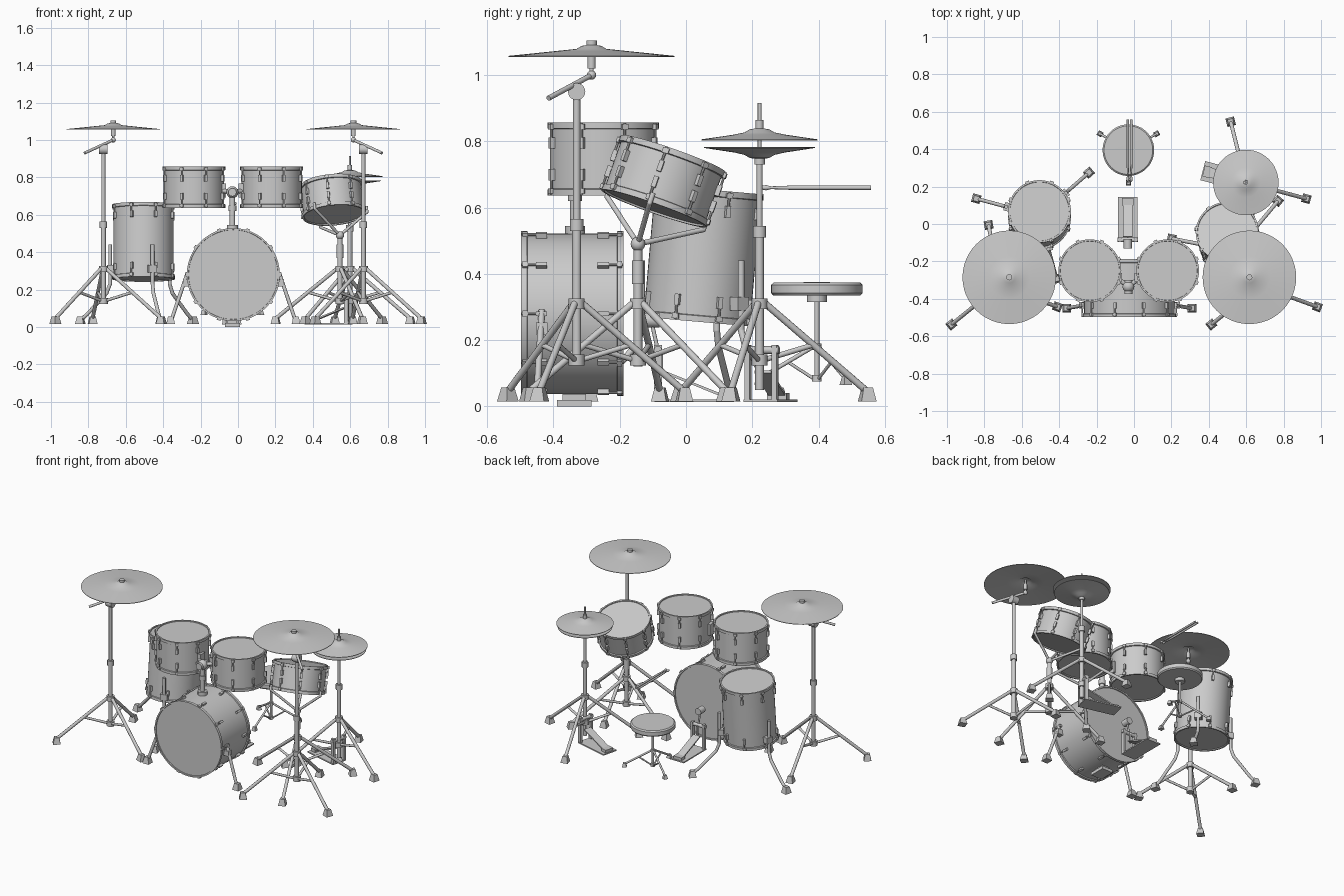
import bpy, bmesh
from math import radians, sin, cos, pi
from mathutils import Vector as V, Matrix as M

if "Cube" in bpy.data.objects:
    bpy.data.objects.remove(bpy.data.objects["Cube"])

T = M.Translation


def rot(deg, axis):
    return M.Rotation(radians(deg), 4, axis)


def finish(name, bm):
    bmesh.ops.recalc_face_normals(bm, faces=bm.faces)
    for f in bm.faces:
        f.smooth = True
    for e in bm.edges:
        e.smooth = e.calc_face_angle(0) < radians(35)
    me = bpy.data.meshes.new(name)
    bm.to_mesh(me)
    bm.free()
    bpy.context.collection.objects.link(bpy.data.objects.new(name, me))


def tube(bm, p, q, r, r2=None, n=12):
    p, q = V(p), V(q)
    d = q - p
    bmesh.ops.create_cone(bm, cap_ends=True, segments=n, radius1=r, radius2=r if r2 is None else r2,
                          depth=d.length, matrix=T((p + q) / 2) @ d.to_track_quat('Z', 'Y').to_matrix().to_4x4())


def ball(bm, p, r):
    bmesh.ops.create_uvsphere(bm, u_segments=12, v_segments=8, radius=r, matrix=T(V(p)))


def chain(bm, pts, r):
    for a, b in zip(pts, pts[1:]):
        tube(bm, a, b, r)
    for p in pts[1:-1]:
        ball(bm, p, r)


def box(bm, c, size, m=M()):
    bmesh.ops.create_cube(bm, size=1, matrix=m @ T(V(c)) @ M.Diagonal((*size, 1)))


def lathe(bm, prof, m, n=48):
    rings = [[bm.verts.new(m @ V((r * cos(2 * pi * i / n), r * sin(2 * pi * i / n), z)))
              for i in range(n)] if r > 0 else [bm.verts.new(m @ V((0, 0, z)))] * n for r, z in prof]
    for a, b in zip(rings, rings[1:]):
        for i in range(n):
            j = (i + 1) % n
            bm.faces.new(list(dict.fromkeys((a[i], a[j], b[j], b[i]))))


def drum(name, m, r, h, lugs, start=0.5):
    # shell, heads and hoops in one profile, then tension lugs
    bm = bmesh.new()
    t = h / 2
    half = [(0, t - .006), (r - .005, t - .006), (r - .004, t), (r + .005, t), (r + .005, t - .018), (r - .002, t - .02)]
    lathe(bm, half + [(a, -z) for a, z in reversed(half)], m)
    for i in range(lugs):
        k = m @ rot(360 * (i + start) / lugs, 'Z')
        for s in (1, -1):
            box(bm, (r + .004, 0, s * (t - .062)), (.016, .014, .034), k)
            box(bm, (r + .007, 0, s * (t - .013)), (.012, .02, .016), k)
            tube(bm, k @ V((r + .007, 0, s * (t - .06))), k @ V((r + .007, 0, s * (t - .002))), .004, n=8)
    finish(name, bm)


def foot(bm, x, y, z=.015, deg=0, s=1):
    bmesh.ops.create_cone(bm, cap_ends=True, segments=4, radius1=.033 * s, radius2=.02 * s, depth=.042 * s,
                          matrix=T((x, y, z + .021 * s)) @ rot(deg + 45, 'Z'))


def tripod(bm, x, y, angles, reach, top=.31, low=.14, floor=.015, s=1.0):
    # three legs, each braced back to the lower collar
    for a in angles:
        d = V((cos(radians(a)), sin(radians(a)), 0))
        p = V((x, y, top)) + d * .018 * s
        q = V((x, y, floor + .03 * s)) + d * reach
        tube(bm, p, q, .0105 * s)
        tube(bm, V((x, y, low)) + d * .012, p.lerp(q, .47), .008 * s)
        foot(bm, q.x, q.y, floor, a, s)
    for z in (top, low):
        tube(bm, (x, y, z - .016 * s), (x, y, z + .016 * s), .024 * s)


def cymbal(name, x, y, z, r, flip=1):
    bm = bmesh.new()
    up = [(.012, .033), (.03, .03), (.045, .021), (.45 * r, .014), (r, 0)]
    prof = up + [(a, b - .003) for a, b in reversed(up)] + up[:1]
    lathe(bm, [(a, b * flip) for a, b in prof], T((x, y, z)))
    finish(name, bm)


# drums
BX = -.025
drum("bass_drum", T((BX, -.343, .28)) @ rot(90, 'X'), .244, .31, 10, 0)
drum("left_tom", T((-.236, -.25, .747)), .163, .22, 8)
drum("right_tom", T((.18, -.25, .747)), .163, .22, 8)
floor_m = T((-.505, .05, .455)) @ rot(-5, 'X')
drum("floor_tom", floor_m, .163, .4, 8)
snare_axis = V((-.09, .33, .94)).normalized()
snare_m = T((.505, -.068, .68)) @ snare_axis.to_track_quat('Z', 'Y').to_matrix().to_4x4()
drum("snare_drum", snare_m, .163, .175, 8)

# bass drum spurs and base plate
bm = bmesh.new()
for s in (-1, 1):
    box(bm, (BX + s * .25, -.435, .235), (.04, .035, .035))
    tube(bm, (BX + s * .245, -.435, .29), (BX + s * .33, -.45, .04), .01)
    foot(bm, BX + s * .335, -.45)
finish("bass_spurs", bm)
bm = bmesh.new()
box(bm, (-.03, -.337, .01), (.08, .105, .02))
box(bm, (-.03, -.337, .028), (.05, .07, .02))
finish("bass_base_plate", bm)

# tom mount on top of the bass drum
bm = bmesh.new()
tube(bm, (-.03, -.335, .51), (-.03, -.335, .545), .03)
tube(bm, (-.03, -.335, .54), (-.03, -.335, .72), .015)
tube(bm, (-.03, -.335, .62), (-.03, -.335, .65), .021)
ball(bm, (-.03, -.335, .72), .032)
tube(bm, (-.03, -.375, .72), (-.03, -.3, .72), .022)
for s in (-1, 1):
    tube(bm, (-.03, -.335, .72), (-.03 + s * .065, -.285, .73), .012)
    box(bm, (-.03 + s * .048, -.285, .73), (.03, .045, .075))
finish("tom_mount", bm)

# floor tom legs
bm = bmesh.new()
for a in (165, 41, 285):
    d = V((cos(radians(a)), sin(radians(a)), 0))
    c = V((-.505, .045, 0))
    z = V((0, 0, 1))
    chain(bm, [c + d * .185 + z * .44, c + d * .185 + z * .23, c + d * .205 + z * .18,
               c + d * .31 + z * .07, c + d * .345 + z * .04], .01)
    k = T(c) @ rot(a, 'Z')
    box(bm, (.178, 0, .31), (.035, .045, .04), k)
    foot(bm, *(c + d * .35).xy, deg=a)
finish("floor_tom_legs", bm)

# crash cymbals on boom stands
for side, x, s in (("left", -.72, 1), ("right", .67, -1)):
    bm = bmesh.new()
    y = -.33
    tripod(bm, x, y, (219, 100, -20), .33)
    tube(bm, (x, y, .13), (x, y, .55), .0135)
    tube(bm, (x, y, .53), (x, y, .565), .02)
    tube(bm, (x, y, .55), (x, y, .94), .011)
    tube(bm, (x - s * .022, y, .95), (x + s * .022, y, .95), .026, n=20)
    cx, cy = x + s * .053, y + .045
    tube(bm, (x - s * .1, y - .085, .93), (cx, cy, 1.0), .008)
    ball(bm, (cx, cy, 1.0), .014)
    tube(bm, (cx, cy, .995), (cx, cy, 1.09), .006)
    tube(bm, (cx, cy, 1.02), (cx, cy, 1.058), .012)
    tube(bm, (cx, cy, 1.088), (cx, cy, 1.105), .016)
    finish(side + "_cymbal_stand", bm)
    cymbal(side + "_crash_cymbal", cx, cy, 1.058, .25)

# snare stand with basket arms
bm = bmesh.new()
x, y = .545, -.145
tripod(bm, x, y, (169, 50, 290), .35)
tube(bm, (x, y, .12), (x, y, .48), .013)
tube(bm, (x, y, .37), (x, y, .44), .018)
ball(bm, (x, y, .49), .022)
for a in (40, 160, 280):
    k = snare_m @ rot(a, 'Z')
    tip = k @ V((.178, 0, -.092))
    chain(bm, [V((x, y, .49)), tip, k @ V((.178, 0, -.06))], .008)
finish("snare_stand", bm)

# hi-hat stand and cymbals
bm = bmesh.new()
x, y = .598, .222
tripod(bm, x, y, (104, -15, 225), .335)
tube(bm, (x, y, .05), (x, y, .54), .013)
tube(bm, (x, y, .51), (x, y, .545), .02)
tube(bm, (x, y, .54), (x, y, .76), .009)
tube(bm, (x, y, .73), (x, y, .757), .016)
tube(bm, (x, y, .75), (x, y, .915), .0055)
tube(bm, (x, y, .835), (x, y, .865), .012)
finish("hihat_stand", bm)
cymbal("hihat_top_cymbal", x, y, .806, .175)
cymbal("hihat_bottom_cymbal", x, y, .78, .167, -1)


def pedal(name, m, beater):
    # base plate, sloped footboard and upright frame
    bm = bmesh.new()
    box(bm, (0, .12, .017), (.105, .24, .008), m)
    box(bm, (0, .215, .03), (.06, .04, .02), m)
    box(bm, (0, 0, 0), (.052, .2, .008), m @ T((0, .12, .067)) @ rot(-22, 'X'))
    for s in (-1, 1):
        box(bm, (s * .042, .01, .1), (.016, .024, .17), m)
    tube(bm, m @ V((-.055, .01, .17)), m @ V((.055, .01, .17)), .012)
    tube(bm, m @ V((0, .02, .1)), m @ V((0, .02, .17)), .006)
    if beater:
        tube(bm, m @ V((0, .01, .17)), m @ V((0, -.01, .26)), .006)
        tube(bm, m @ V((0, -.035, .26)), m @ V((0, .015, .26)), .022, n=20)
    finish(name, bm)


pedal("bass_pedal", T((-.033, -.095, 0)), True)
pedal("hihat_pedal", T((.6, .225, 0)) @ rot(75.5, 'Z'), False)

# throne
bm = bmesh.new()
lathe(bm, [(0, .335), (.132, .335), (.138, .342), (.138, .367), (.13, .374), (0, .375)], T((-.03, .395, 0)))
finish("throne_seat", bm)
bm = bmesh.new()
tripod(bm, -.03, .395, (30, 150, 270), .175, .18, .085, .065, .6)
tube(bm, (-.03, .395, .075), (-.03, .395, .34), .0075)
tube(bm, (-.03, .395, .315), (-.03, .395, .337), .03)
finish("throne_stand", bm)

# pair of drumsticks
for side, x in (("left", -.033), ("right", -.015)):
    bm = bmesh.new()
    tube(bm, (x, .25, .66), (x, .32, .66), .004, .0065)
    tube(bm, (x, .32, .66), (x, .558, .66), .0065)
    lathe(bm, [(0, -.017), (.006, -.011), (.008, 0), (.004, .015), (0, .015)], T((x, .242, .66)) @ rot(-90, 'X'), 12)
    finish(side + "_drumstick", bm)
